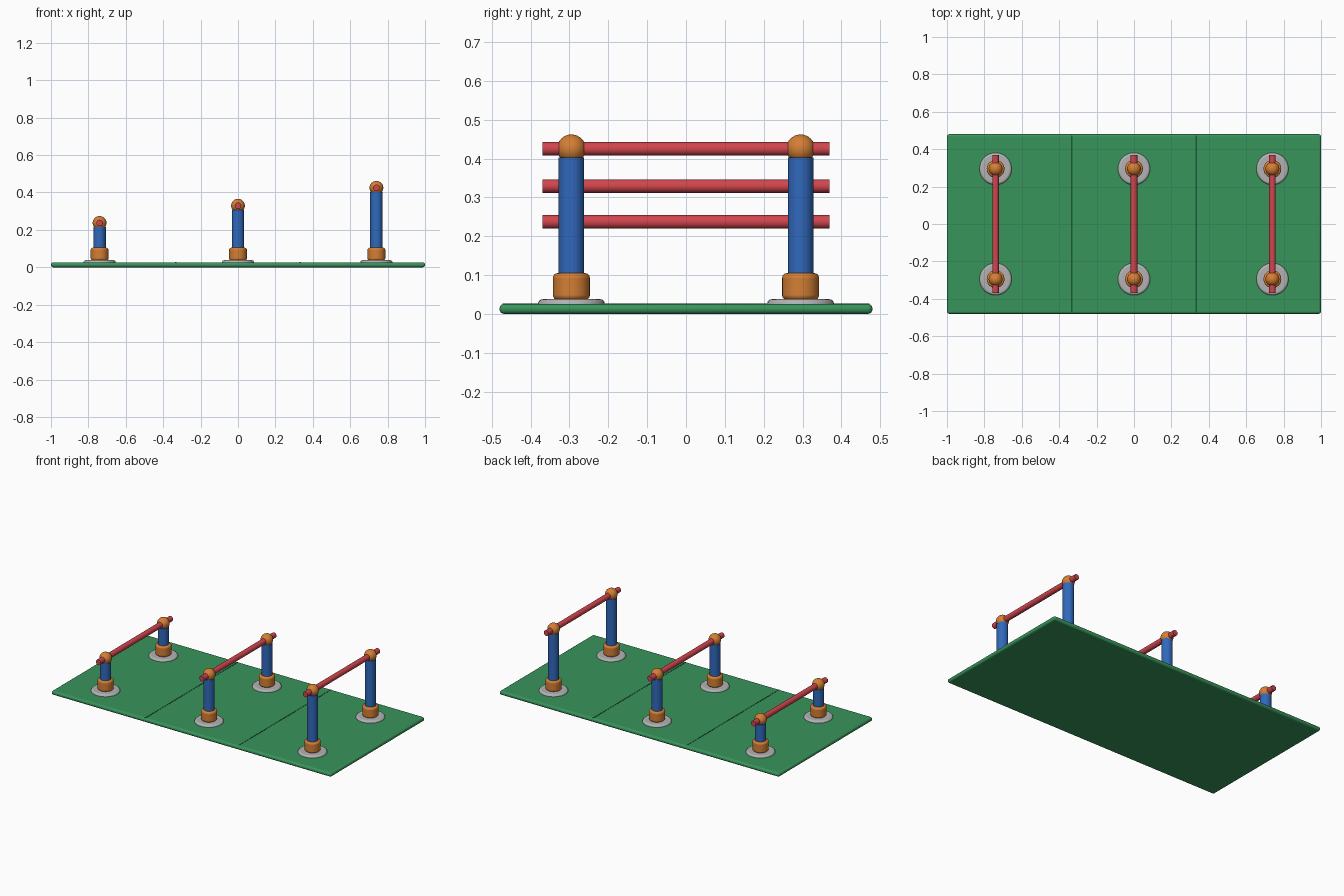
import bpy
import bmesh
import math
from mathutils import Matrix

cube = bpy.data.objects.get("Cube")
if cube:
    bpy.data.objects.remove(cube, do_unlink=True)


def material(name, r, g, b):
    m = bpy.data.materials.new(name)
    m.use_nodes = True
    m.diffuse_color = (r, g, b, 1)
    m.node_tree.nodes["Principled BSDF"].inputs["Base Color"].default_value = (r, g, b, 1)
    return m


GREEN = material("mat green", 0.04, 0.30, 0.105)
DARK = material("seam dark green", 0.012, 0.10, 0.04)
BLUE = material("post blue", 0.03, 0.14, 0.50)
RED = material("bar red", 0.64, 0.06, 0.075)
ORANGE = material("fitting orange", 0.66, 0.21, 0.035)
GREY = material("flange grey", 0.45, 0.45, 0.46)


def finish(name, bm, mat, loc, bevel=0):
    mesh = bpy.data.meshes.new(name)
    bm.to_mesh(mesh)
    bm.free()
    mesh.materials.append(mat)
    obj = bpy.data.objects.new(name, mesh)
    obj.location = loc
    bpy.context.collection.objects.link(obj)
    if bevel:
        mod = obj.modifiers.new("rounded edges", "BEVEL")
        mod.width = bevel
        mod.segments = 4
        mod.limit_method = "ANGLE"
    bpy.ops.object.select_all(action="DESELECT")
    obj.select_set(True)
    bpy.context.view_layer.objects.active = obj
    bpy.ops.object.shade_smooth_by_angle(angle=math.radians(35))
    return obj


def box(name, size, loc, mat, bevel=0):
    bm = bmesh.new()
    bmesh.ops.create_cube(bm, size=1)
    bmesh.ops.scale(bm, vec=size, verts=bm.verts)
    return finish(name, bm, mat, loc, bevel)


def cylinder(name, radius, length, loc, mat, bevel=0, along_y=False):
    bm = bmesh.new()
    turn = Matrix.Rotation(math.pi / 2, 4, "X") if along_y else Matrix()
    bmesh.ops.create_cone(bm, cap_ends=True, segments=32, radius1=radius,
                          radius2=radius, depth=length, matrix=turn)
    return finish(name, bm, mat, loc, bevel)


def upright(name, radius, low, high, x, y, mat, bevel=0):
    return cylinder(name, radius, high - low, (x, y, (low + high) / 2), mat, bevel)


def ball(name, radius, loc, mat):
    bm = bmesh.new()
    bmesh.ops.create_uvsphere(bm, u_segments=32, v_segments=16, radius=radius)
    return finish(name, bm, mat, loc)


# Base mat with two seams
box("base_mat", (2, 0.96, 0.026), (0, 0, 0.013), GREEN, bevel=0.012)
for side, x in (("right", -0.333), ("left", 0.333)):
    box(f"mat_seam_{side}", (0.008, 0.944, 0.004), (x, 0, 0.025), DARK)

# Three hurdles of rising height
for size, x, height in (("low", -0.74, 0.237), ("middle", 0, 0.329), ("high", 0.74, 0.425)):
    cylinder(f"{size}_bar", 0.0175, 0.74, (x, 0, height), RED, 0.001, along_y=True)
    for end, y in (("front", -0.295), ("back", 0.295)):
        tag = f"{size}_{end}"
        upright(f"{tag}_flange", 0.086, 0.001, 0.038, x, y, GREY, 0.012)
        upright(f"{tag}_collar", 0.0475, 0.036, 0.105, x, y, ORANGE, 0.012)
        upright(f"{tag}_post", 0.033, 0.09, height - 0.022, x, y, BLUE)
        ball(f"{tag}_joint", 0.037, (x, y, height), ORANGE)
